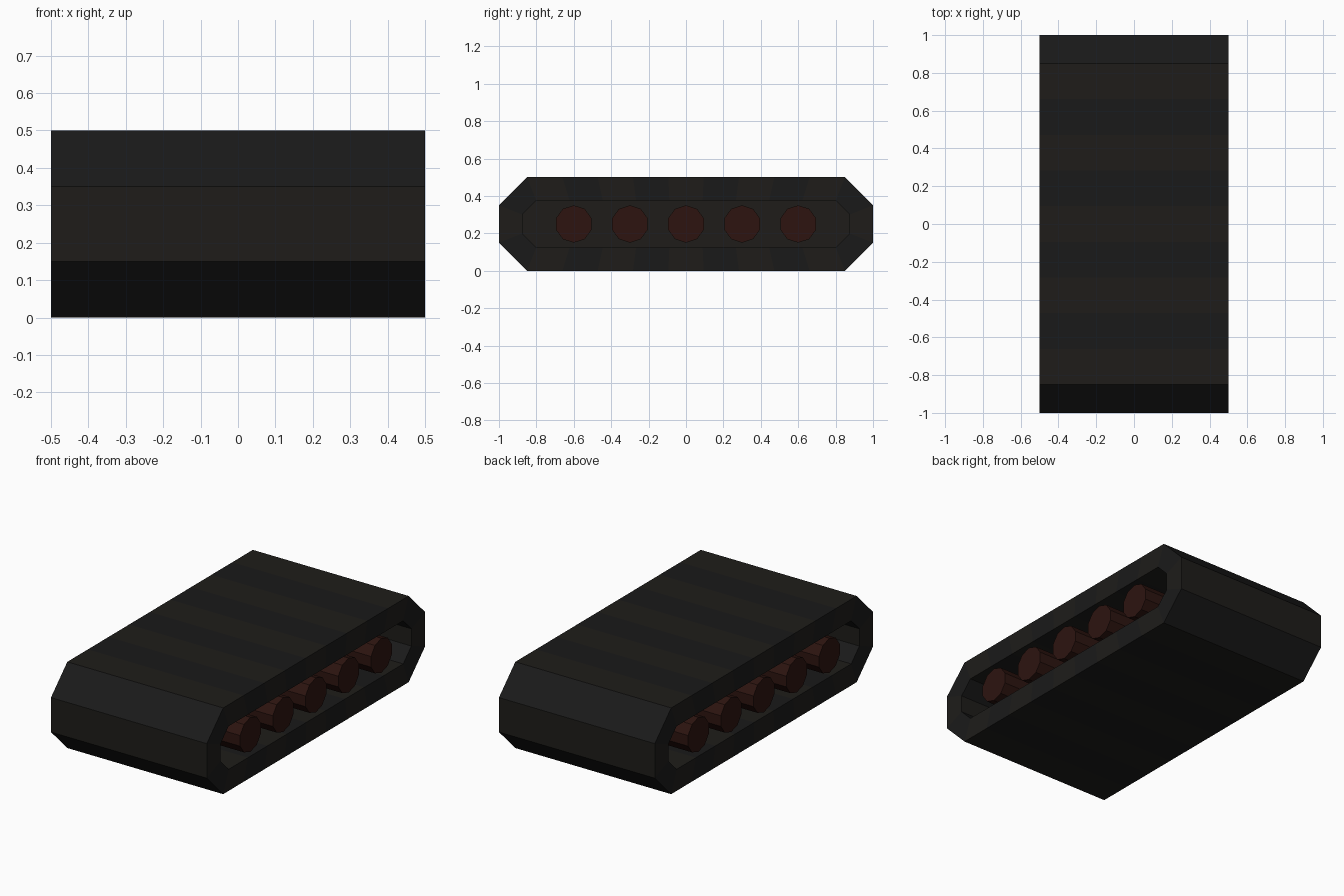
import bpy, bmesh
from math import cos, sin, pi

if "Cube" in bpy.data.objects:
    bpy.data.objects.remove(bpy.data.objects["Cube"])


def material(name, color):
    m = bpy.data.materials.new(name)
    m.diffuse_color = (*color, 1)
    m.use_nodes = True
    m.node_tree.nodes["Principled BSDF"].inputs["Base Color"].default_value = m.diffuse_color
    return m


dark = material("dark_rubber", (0.010, 0.010, 0.010))
brown = material("brown_rubber", (0.013, 0.012, 0.010))
rust = material("rust_red", (0.026, 0.007, 0.005))

W, DEPTH, LINKS = 0.5, 0.25, 9


def make_object(name, bm, mats):
    bmesh.ops.recalc_face_normals(bm, faces=bm.faces)
    me = bpy.data.meshes.new(name)
    bm.to_mesh(me)
    bm.free()
    for m in mats:
        me.materials.append(m)
    ob = bpy.data.objects.new(name, me)
    bpy.context.collection.objects.link(ob)
    return ob


def loop_profile(flat_y, end_y, half_h, half_end):
    """Chamfered loop in (y, z) with the long runs split into links."""
    top = [(flat_y - 2 * flat_y * i / LINKS, 0.25 + half_h) for i in range(LINKS + 1)]
    left = [(-end_y, 0.25 + half_end), (-end_y, 0.25 - half_end)]
    bottom = [(-y, 0.5 - z) for y, z in top]
    right = [(-y, 0.5 - z) for y, z in left]
    return top + left + bottom + right


# Track: outer loop, rims and recessed side walls
outer = loop_profile(0.85, 1.0, 0.25, 0.10)
inner = loop_profile(0.80, 0.875, 0.125, 0.05)
bm = bmesh.new()
rings = [[bm.verts.new((x, y, z)) for y, z in prof] for prof, x in (
    (inner, -W + DEPTH), (inner, -W), (outer, -W),
    (outer, W), (inner, W), (inner, W - DEPTH))]
n = len(outer)
for a, b in zip(rings, rings[1:]):
    for i in range(n):
        j = (i + 1) % n
        f = bm.faces.new((a[i], a[j], b[j], b[i]))
        f.material_index = (i + 1) % 2
for ring in (rings[0], rings[-1]):
    bm.faces.new(ring).material_index = 1
make_object("track_belt", bm, [dark, brown])

# Rollers: ten-sided drums across the track
for k in range(5):
    bm = bmesh.new()
    y0 = -0.6 + 0.3 * k
    ends = [[bm.verts.new((x, y0 + 0.1 * sin(2 * pi * i / 10), 0.25 + 0.1 * cos(2 * pi * i / 10)))
             for i in range(10)] for x in (-W, W)]
    for i in range(10):
        j = (i + 1) % 10
        bm.faces.new((ends[0][i], ends[0][j], ends[1][j], ends[1][i]))
    for e in ends:
        bm.faces.new(e)
    make_object(f"roller_{k + 1}", bm, [rust])
